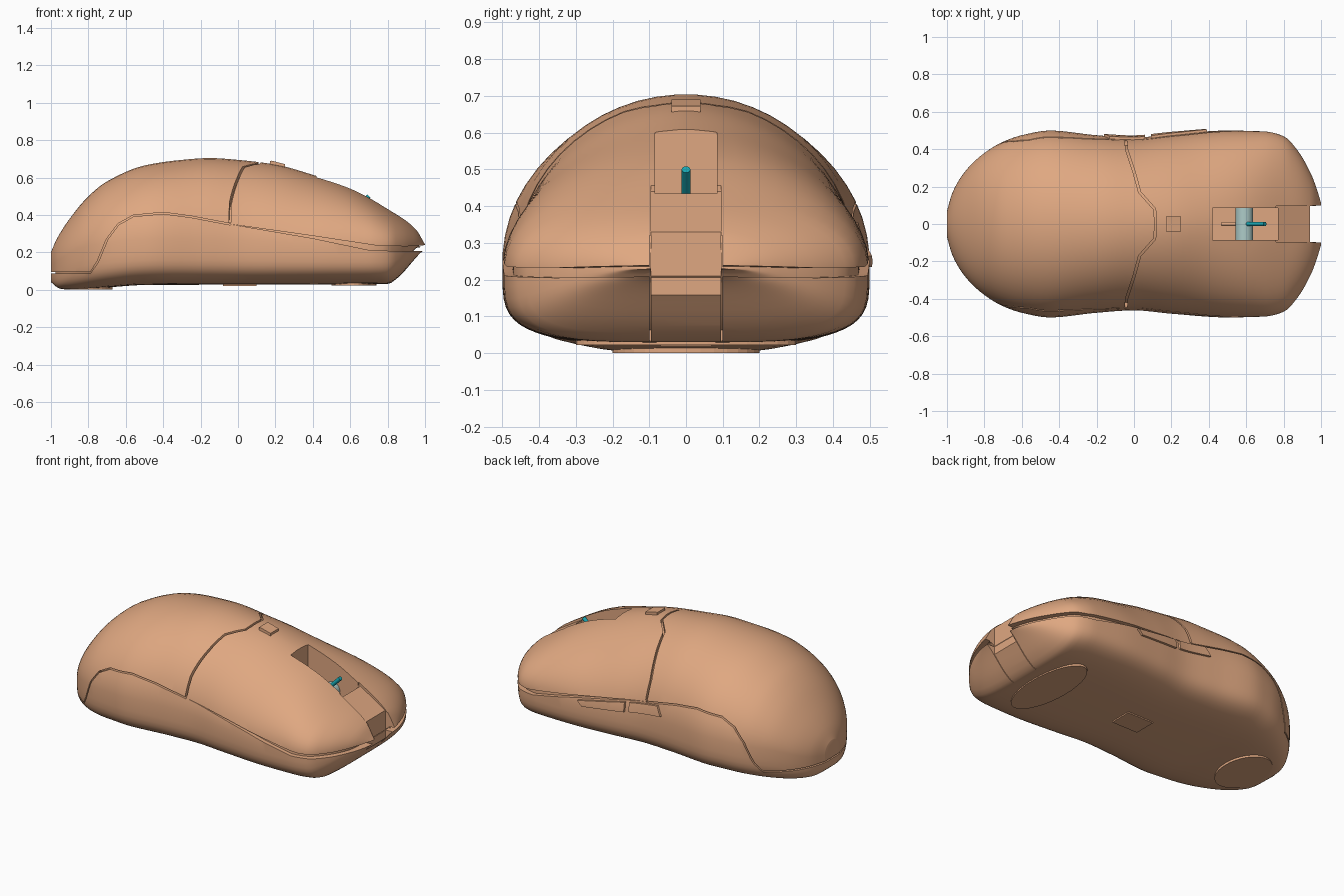
import bpy, bmesh, math
from mathutils import Vector

if "Cube" in bpy.data.objects:
    bpy.data.objects.remove(bpy.data.objects["Cube"], do_unlink=True)


def material(name, color):
    m = bpy.data.materials.new(name)
    m.use_nodes = True
    m.diffuse_color = (*color, 1)
    m.node_tree.nodes["Principled BSDF"].inputs["Base Color"].default_value = (*color, 1)
    return m


TAN = material("tan shell", (.74, .39, .22))
TEAL = material("teal", (.01, .4, .46))
PALE = material("pale teal", (.42, .6, .58))

# Silhouette curves along the length: (x, value)
WIDTH = [(-1, .07), (-.97, .17), (-.9, .285), (-.8, .38), (-.7, .44), (-.6, .475), (-.45, .5),
         (-.2, .475), (0, .462), (.2, .48), (.5, .5), (.7, .495), (.8, .47), (.87, .4), (.95, .26), (1, .12)]
TOP = [(-1, .2), (-.97, .27), (-.9, .38), (-.8, .5), (-.7, .58), (-.5, .665), (-.3, .695),
       (-.15, .705), (0, .695), (.2, .67), (.4, .615), (.6, .545), (.8, .435), (.95, .33), (1, .25)]
BOTTOM = [(-1, .04), (-.95, .005), (-.88, 0), (-.7, .012), (-.5, .025), (.8, .03), (.85, .06), (.98, .2), (1, .215)]
WAIST = [(-1, .13), (-.8, .22), (-.4, .25), (.7, .23), (1, .23)]
ROUND = [(-1, 2), (-.2, 2), (.3, 1.8), (.8, 2.1), (1, 2.1)]


def curve(pts, x):
    """Smooth interpolation without overshoot."""
    slopes = [(b[1] - a[1]) / (b[0] - a[0]) for a, b in zip(pts, pts[1:])]
    tang = [slopes[0]]
    for a, b in zip(slopes, slopes[1:]):
        tang.append(2 * a * b / (a + b) if a * b > 0 else 0)
    tang.append(slopes[-1])
    i = max(k for k in range(len(pts) - 1) if k == 0 or pts[k][0] <= x)
    (x0, a), (x1, b) = pts[i], pts[i + 1]
    h = x1 - x0
    t = min(max((x - x0) / h, 0), 1)
    return (a * (1 + 2 * t) * (1 - t) ** 2 + b * t * t * (3 - 2 * t)
            + h * t * (1 - t) * (tang[i] * (1 - t) - tang[i + 1] * t))


def finish(bm, name, mat=TAN):
    bmesh.ops.recalc_face_normals(bm, faces=bm.faces)
    me = bpy.data.meshes.new(name)
    bm.to_mesh(me)
    bm.free()
    me.materials.append(mat)
    ob = bpy.data.objects.new(name, me)
    bpy.context.collection.objects.link(ob)
    return ob


def hull(name, inset=0, stations=72, sides=56):
    """Loft rounded sections along x, shrunk by the inset."""
    bm = bmesh.new()
    rings = []
    for i in range(stations + 1):
        x = -math.cos(math.pi * i / stations)
        w = max(curve(WIDTH, x) - inset, .02)
        mid = curve(WAIST, x)
        up = max(curve(TOP, x) - inset - mid, .004)
        down = max(mid - curve(BOTTOM, x) - inset, .004)
        ring = []
        for j in range(sides):
            a = 2 * math.pi * (j + .5) / sides
            c, s = math.cos(a), math.sin(a)
            n, h = (curve(ROUND, x), up) if s > 0 else (4, down)
            y = math.copysign(abs(c) ** (2 / n), c) * w
            z = mid + math.copysign(abs(s) ** (2 / n), s) * h
            ring.append(bm.verts.new((x * (1 - inset), y, z)))
        rings.append(ring)
    for a, b in zip(rings, rings[1:]):
        for j in range(sides):
            k = (j + 1) % sides
            bm.faces.new((a[j], a[k], b[k], b[j]))
    bm.faces.new(rings[0])
    bm.faces.new(rings[-1])
    return finish(bm, name)


def prism(name, pts, lo, hi, axis="y", mat=TAN):
    """Extrude an outline along y (x-z outline) or z (x-y outline)."""
    bm = bmesh.new()
    place = (lambda p, d: (p[0], d, p[1])) if axis == "y" else (lambda p, d: (p[0], p[1], d))
    a = [bm.verts.new(place(p, lo)) for p in pts]
    b = [bm.verts.new(place(p, hi)) for p in pts]
    bm.faces.new(a)
    bm.faces.new(b)
    for i in range(len(pts)):
        k = (i + 1) % len(pts)
        bm.faces.new((a[i], a[k], b[k], b[i]))
    return finish(bm, name, mat)


def box(name, x0, x1, y0, y1, z0, z1):
    return prism(name, [(x0, y0), (x1, y0), (x1, y1), (x0, y1)], z0, z1, "z")


def ribbon(path, width):
    """Thin closed outline around an open path."""
    sides = [[], []]
    for i, p in enumerate(path):
        d = Vector(path[min(i + 1, len(path) - 1)]) - Vector(path[max(i - 1, 0)])
        n = Vector((-d.y, d.x)).normalized() * width / 2
        sides[0].append(Vector(p) + n)
        sides[1].append(Vector(p) - n)
    return sides[0] + sides[1][::-1]


def combine(ob, tool, operation="DIFFERENCE"):
    tool.hide_render = True
    m = ob.modifiers.new("cut", "BOOLEAN")
    m.operation, m.object, m.solver = operation, tool, "EXACT"
    bpy.context.view_layer.objects.active = ob
    bpy.ops.object.modifier_apply(modifier=m.name)


def rod(name, a, b, radius, mat, sides=16):
    a, b = Vector(a), Vector(b)
    bm = bmesh.new()
    bmesh.ops.create_cone(bm, cap_ends=True, segments=sides, radius1=radius, radius2=radius, depth=(b - a).length)
    ob = finish(bm, name, mat)
    ob.rotation_mode = "QUATERNION"
    ob.rotation_quaternion = (b - a).to_track_quat("Z", "Y")
    ob.location = (a + b) / 2
    return ob


shell = hull("outer_shell")
core = hull("inner_core", .025)

# Wheel well and the open slot between the buttons
openings = [box("well_cutter", .42, .77, -.085, .085, .28, 1),
            prism("slot_cutter", [(.76, .44), (.94, .33), (.94, -.1), (1.1, -.1), (1.1, 1), (.76, 1)], -.095, .095)]

# Wedge gap under the buttons, side panel seams, button seam, nose seams
gap = [(-.05, .352), (.4, .288), (.75, .235), (.9, .232), (1.1, .245),
       (1.1, .212), (.9, .205), (.7, .212), (.4, .275)]
side_seam = [(-1.1, .09), (-.79, .09), (-.75, .15), (-.7, .27), (-.64, .35), (-.56, .395),
             (-.4, .41), (-.25, .39), (-.04, .35)]
half = [(-.05, .6), (-.04, .4), (0, .28), (.03, .17), (.11, .08), (.115, .03)]
top_seam = half + [(x, -y) for x, y in reversed(half)]
seams = [prism("gap_cutter", gap, -1, 1),
         prism("side_seam_cutter", ribbon(side_seam, .008), -1, 1),
         prism("top_seam_cutter", ribbon(top_seam, .012), .36, 1, "z")]
for s in (-1, 1):
    seams.append(box("nose_seam_cutter", .8, 1.1, s * .097 - .002, s * .097 + .002, -.1, .32))

for tool in openings + seams:
    combine(shell, tool)
for tool in openings:
    combine(core, tool)

# Thumb buttons follow the shell, slightly raised
thumb = []
for name, outline in (("rear_thumb_button", [(-.16, .3), (.06, .27), (.06, .325), (-.13, .355)]),
                      ("front_thumb_button", [(.09, .262), (.36, .235), (.39, .265), (.09, .32)])):
    ob = hull(name, -.014)
    tool = prism("thumb_cutter", outline, .3, 1)
    combine(ob, tool, "INTERSECT")
    thumb.append(ob)
    openings.append(tool)

for tool in openings + seams:
    bpy.data.objects.remove(tool, do_unlink=True)

# Small button on top
prism("top_button", [(.17, .63), (.25, .63), (.25, .672), (.18, .69), (.17, .688)], -.04, .04)

# Scroll wheel hub and its spokes
hub = rod("wheel_hub", (.59, -.085, .37), (.59, .085, .37), .047, PALE, 32)
spoke = rod("front_spoke", (.6, 0, .4), (.7, 0, .5), .012, TEAL)
stub = rod("rear_spoke", (.56, 0, .37), (.47, 0, .33), .012, TAN)

# Underside sensor plate and glide pads
box("sensor_plate", -.08, .1, -.07, .07, .02, .032)


def pad(name, x, rx, ry, z0, z1):
    ring = [(x + rx * math.cos(math.tau * i / 32), ry * math.sin(math.tau * i / 32)) for i in range(32)]
    return prism(name, ring, z0, z1, "z")


pad("front_pad", .62, .12, .3, .022, .035)
pad("rear_pad", -.8, .13, .2, 0, .02)

# Smooth shading with sharp seams
bpy.ops.object.select_all(action="DESELECT")
for ob in [shell, core, hub, spoke, stub] + thumb:
    ob.select_set(True)
bpy.context.view_layer.objects.active = shell
bpy.ops.object.shade_smooth_by_angle(angle=math.radians(30))
